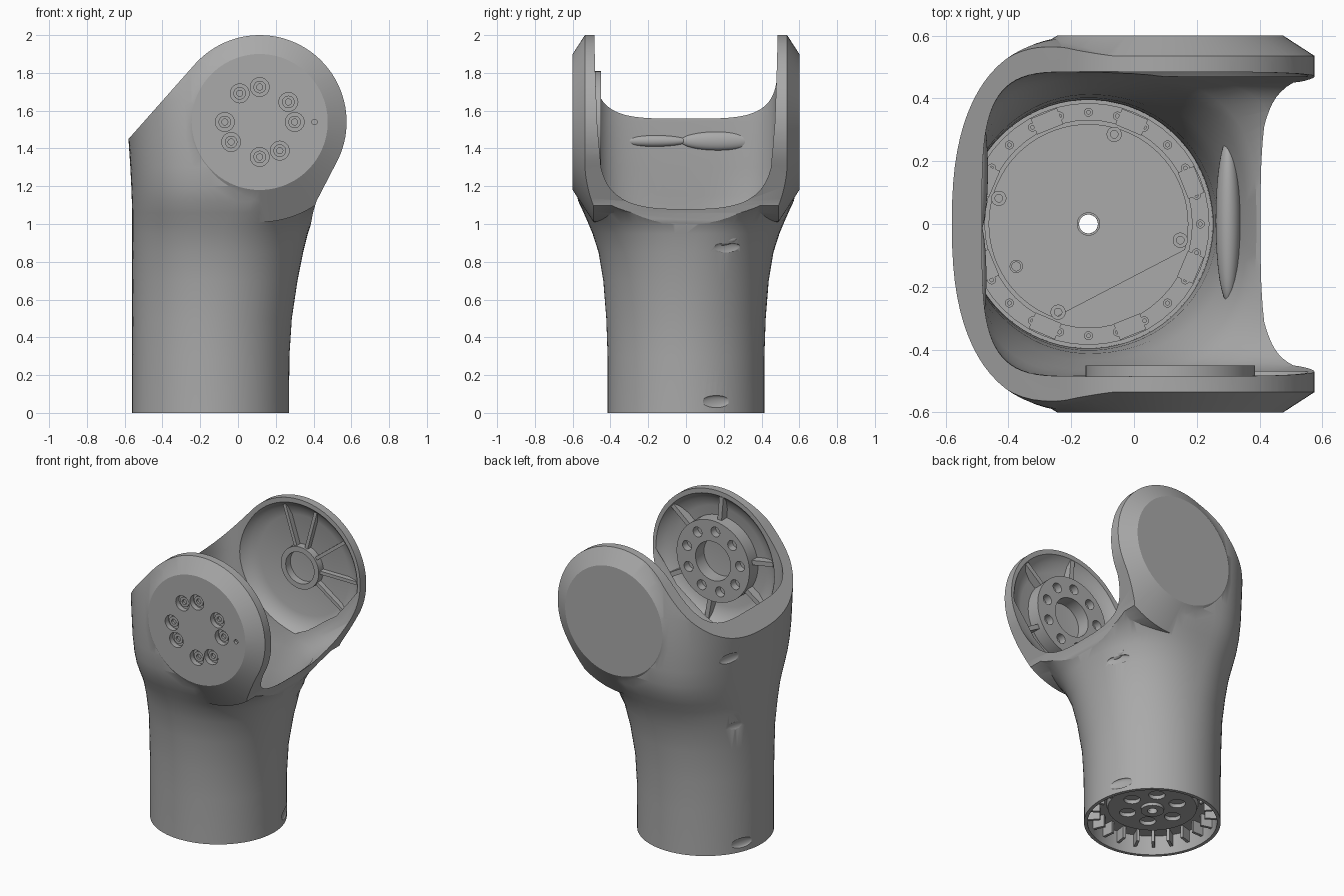
import bpy
import bmesh
from math import cos, sin, pi, radians, copysign
from mathutils import Matrix, Vector

if "Cube" in bpy.data.objects:
    bpy.data.objects.remove(bpy.data.objects["Cube"], do_unlink=True)

grey = bpy.data.materials.new("cast grey")
grey.use_nodes = True
grey.diffuse_color = (0.4, 0.4, 0.4, 1)
grey.node_tree.nodes["Principled BSDF"].inputs["Base Color"].default_value = grey.diffuse_color

TUBE = (-0.145, 0)      # x, y of the tube axis
JOINT = (0.115, 1.54)   # x, z of the joint axis


def finish(name, bm):
    bmesh.ops.recalc_face_normals(bm, faces=bm.faces)
    mesh = bpy.data.meshes.new(name)
    bm.to_mesh(mesh)
    bm.free()
    mesh.materials.append(grey)
    obj = bpy.data.objects.new(name, mesh)
    bpy.context.scene.collection.objects.link(obj)
    return obj


def loft(name, rings, closed=False):
    """Skin a list of rings; cap the ends, or join last to first."""
    bm = bmesh.new()
    loops = [[bm.verts.new(p) for p in ring] for ring in rings]
    pairs = list(zip(loops, loops[1:]))
    if closed:
        pairs.append((loops[-1], loops[0]))
    else:
        bm.faces.new(loops[0])
        bm.faces.new(loops[-1])
    for a, b in pairs:
        for i in range(len(a)):
            j = (i + 1) % len(a)
            bm.faces.new((a[i], a[j], b[j], b[i]))
    return finish(name, bm)


def lathe(name, axis, centre, steps, closed=False, seg=48):
    """Turn (radius, height) steps about a line along y or z."""
    rings = []
    for r, h in steps:
        pts = [(centre[0] + r * cos(2 * pi * i / seg), centre[1] + r * sin(2 * pi * i / seg))
               for i in range(seg)]
        rings.append([(u, h, v) if axis == "y" else (u, v, h) for u, v in pts])
    return loft(name, rings, closed)


def rod(name, axis, centre, r, lo, hi, seg=24):
    return lathe(name, axis, centre, [(r, lo), (r, hi)], seg=seg)


def tube(name, axis, centre, r0, r1, lo, hi):
    return lathe(name, axis, centre, [(r1, lo), (r1, hi), (r0, hi), (r0, lo)], True)


def polar(centre, r, deg):
    return (centre[0] + r * cos(radians(deg)), centre[1] + r * sin(radians(deg)))


def rib(name, axis, centre, deg, r0, r1, width, lo, hi):
    """Radial bar around a joint or tube axis."""
    d = Vector((cos(radians(deg)), sin(radians(deg))))
    n = Vector((-d.y, d.x)) * width / 2
    c = Vector(centre)
    flat = [c + d * r0 - n, c + d * r1 - n, c + d * r1 + n, c + d * r0 + n]
    return loft(name, [[(p.x, h, p.y) if axis == "y" else (p.x, p.y, h) for p in flat]
                       for h in (lo, hi)])


def ellipsoid(name, loc, semi, turn=0):
    bm = bmesh.new()
    m = Matrix.Translation(loc) @ Matrix.Rotation(turn, 4, "Z") @ Matrix.Diagonal((*semi, 1))
    bmesh.ops.create_uvsphere(bm, u_segments=32, v_segments=16, radius=1, matrix=m)
    return finish(name, bm)


def combine(obj, tool, operation):
    """Apply a boolean and throw the tool away."""
    mod = obj.modifiers.new("cut", "BOOLEAN")
    mod.operation, mod.solver, mod.object = operation, "EXACT", tool
    bpy.context.view_layer.update()
    graph = bpy.context.evaluated_depsgraph_get()
    mesh = bpy.data.meshes.new_from_object(obj.evaluated_get(graph))
    obj.modifiers.clear()
    obj.data = mesh
    bpy.data.objects.remove(tool, do_unlink=True)


def section(z, left, right, half, power_left, power_right, seg=80):
    """Rounded cross-section; power 2 is a circle, more is boxier."""
    ring = []
    for i in range(seg):
        c, s = cos(2 * pi * i / seg), sin(2 * pi * i / seg)
        reach, n = (right - TUBE[0], power_right) if c > 0 else (TUBE[0] - left, power_left)
        ring.append((TUBE[0] + reach * copysign(abs(c) ** (2 / n), c),
                     half * copysign(abs(s) ** (2 / n), s), z))
    return ring


# Outer shell: round tube flaring into a wide fork
outer = [(0, -.56, .27, .415, 2, 2), (.3, -.56, .272, .415, 2, 2), (.5, -.56, .285, .422, 2, 2),
         (.7, -.56, .315, .438, 2, 2.1), (.85, -.56, .345, .463, 2.1, 2.2),
         (.95, -.56, .37, .495, 2.15, 2.4), (1.0, -.56, .387, .516, 2.2, 2.6),
         (1.06, -.56, .43, .542, 2.3, 2.9), (1.12, -.562, .52, .57, 2.35, 3.2),
         (1.2, -.565, .65, .59, 2.4, 3.5), (1.3, -.57, .75, .598, 2.45, 3.5),
         (1.45, -.58, .8, .599, 2.45, 3.5), (1.65, -.59, .8, .595, 2.5, 3.5),
         (1.85, -.6, .8, .565, 2.6, 3.5), (2.1, -.6, .8, .5, 2.6, 3.5)]
body = loft("fork_body", [section(*row) for row in outer])

# Bevelled round bosses on both cheeks
for side in (-1, 1):
    combine(body, lathe("boss", "y", JOINT, [(.53, side * .3), (.53, side * .49), (.36, side * .6)],
                        seg=96), "UNION")

# Side outline of the fork, following the tube below the joint
arc = [polar(JOINT, .46, -30 + 4 * i) for i in range(43)]
outline = [(-1, -1), (.5, -1), (.29, .3), (.293, .5), (.321, .7), (.35, .85), (.386, 1),
           (.397, 1.06), (.415, 1.12)] + arc + [(-1, .976)]
combine(body, loft("outline", [[(x, y, z) for x, z in outline] for y in (-1, 1)]), "INTERSECT")

# Hollow inside, open at the top
inner = [(.2, -.54, .25, .395, 2, 2), (.4, -.54, .252, .396, 2, 2), (.55, -.54, .266, .402, 2, 2),
         (.7, -.54, .286, .412, 2, 2.1), (.85, -.538, .312, .434, 2.1, 2.2),
         (1.0, -.533, .358, .465, 2.3, 2.7), (1.07, -.53, .39, .475, 2.6, 3.1),
         (1.15, -.52, .5, .482, 3.1, 3.7), (1.3, -.505, .75, .485, 3.6, 4.2),
         (1.54, -.484, 1, .485, 4, 4.5), (2.2, -.484, 1.3, .485, 4.5, 4.8)]
combine(body, loft("hollow", [section(*row) for row in inner]), "DIFFERENCE")
combine(body, rod("base_recess", "z", TUBE, .393, -.1, .13, 80), "DIFFERENCE")
combine(body, rod("cable_hole", "z", TUBE, .03, 0, .4), "DIFFERENCE")

# Shallow dished inner faces of the cheeks
for side in (-1, 1):
    combine(body, lathe("dish", "y", JOINT, [(.44, side * .47), (.425, side * .49),
                                             (.39, side * .52), (.33, side * .54)], seg=72),
            "DIFFERENCE")

# Screw holes in the front cheek
for deg in (0, 35, 90, 125, 180, 215, 270, 305):
    spot = polar(JOINT, .185, deg)
    combine(body, rod("hole", "y", spot, .05, -.65, -.565), "DIFFERENCE")
    tube("cheek_screw", "y", spot, .016, .033, -.56, -.58)
combine(body, rod("pin_hole", "y", (.405, 1.54), .014, -.65, -.58), "DIFFERENCE")

# Screw slots down both sides
for x, y, z, turn in ((.238, .16, .06, .4), (.31, .22, .87, .42),
                      (-.528, .16, .06, -.4), (-.53, .21, .86, -.45), (-.541, .3, 1.35, -.35)):
    combine(body, ellipsoid("slot", (x, y, z), (.014, .085, .032), turn), "DIFFERENCE")

# Front joint hub with bolt pockets
hub = tube("front_joint_hub", "y", JOINT, .13, .27, -.55, -.45)
for i in range(9):
    combine(hub, rod("pocket", "y", polar(JOINT, .2, 40 * i + 15), .033, -.5, -.4), "DIFFERENCE")
for deg in (40, 95, 170, 215, 280, 330):
    rib("front_cheek_rib", "y", JOINT, deg, .26, .425, .03, -.545, -.485)

# Back bearing ring and ribs
tube("back_bearing_ring", "y", JOINT, .105, .14, .55, .49)
for deg in (-35, 0, 38, 75, 108):
    rib("back_cheek_rib", "y", JOINT, deg, .135, .425, .022, .545, .505)

# Swellings inside the walls behind the slots
ellipsoid("wall_swelling", (-.495, .17, 1.44), (.03, .2, .05))
ellipsoid("wall_swelling_small", (-.495, -.17, 1.44), (.025, .18, .03))
ellipsoid("lower_swelling", (.3, .01, .92), (.04, .26, .05))

# Floor: bolt flange, cover plate and small bosses
tube("floor_flange", "z", TUBE, .33, .385, .19, .225)
for i in range(24):
    tube("flange_bolt", "z", polar(TUBE, .356, 15 * i), .006, .014, .22, .232)
for i in range(8):
    rib("flange_pad", "z", TUBE, 45 * i + 22, .325, .38, .09, .19, .23)
cover = [polar(TUBE, .318, -15 + 5 * i) for i in range(54)]
plate = loft("floor_cover", [[(x, y, z) for x, y in cover] for z in (.19, .215)])
combine(plate, rod("cable_hole", "z", TUBE, .03, .1, .4), "DIFFERENCE")
for deg in (74, 164, 251, 350):
    tube("cover_boss", "z", polar(TUBE, .297, deg), .012, .024, .2, .228)
tube("cover_grommet", "z", (-.375, -.135), .014, .021, .2, .222)
tube("cable_collar", "z", TUBE, .03, .037, .2, .222)

# Underside: drive disc with holes, and radial ribs
disc = lathe("drive_disc", "z", TUBE, [(.28, .135), (.27, .1)])
combine(disc, rod("cable_hole", "z", TUBE, .03, 0, .3), "DIFFERENCE")
for i in range(6):
    combine(disc, rod("port", "z", polar(TUBE, .16, 60 * i), .05, 0, .125), "DIFFERENCE")
tube("drive_collar", "z", TUBE, .03, .07, .08, .11)
for i in range(22):
    rib("base_rib", "z", TUBE, 360 / 22 * i, .32, .4, .018, .05, .135)

# Smooth curved surfaces, keep crisp edges
for obj in bpy.context.scene.objects:
    if obj.type == "MESH" and grey.name in obj.data.materials:
        obj.data.shade_smooth()
        obj.data.set_sharp_from_angle(angle=radians(28))
